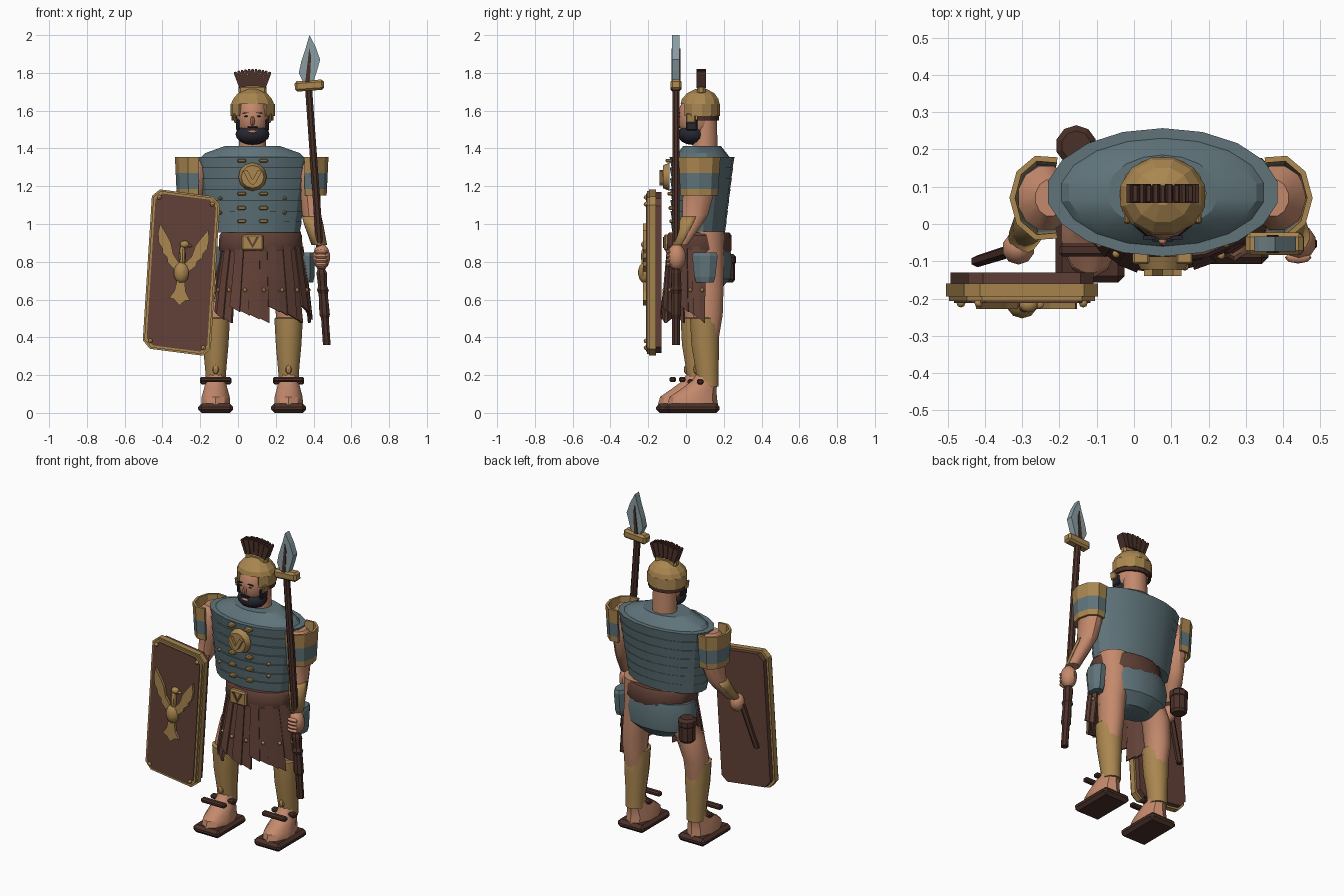
import bpy, bmesh
from math import sin, cos, pi, radians
from mathutils import Matrix, Vector

cube = bpy.data.objects.get("Cube")
if cube:
    bpy.data.objects.remove(cube, do_unlink=True)


def material(name, r, g, b):
    m = bpy.data.materials.new(name)
    m.use_nodes = True
    m.diffuse_color = (r, g, b, 1)
    m.node_tree.nodes["Principled BSDF"].inputs["Base Color"].default_value = (r, g, b, 1)
    return m


gold = material("bronze gold", .40, .24, .08)
steel = material("blue grey plate", .115, .175, .195)
blade = material("blade grey", .25, .34, .37)
leather = material("brown leather", .12, .052, .038)
dark = material("dark leather", .07, .03, .022)
skin = material("skin", .55, .25, .15)
hair = material("black hair", .02, .02, .03)
MID = .077    # body centre line
TAU = 2 * pi


def finish(name, bm, mats, smooth=35):
    mesh = bpy.data.meshes.new(name)
    bmesh.ops.recalc_face_normals(bm, faces=bm.faces)
    bm.to_mesh(mesh)
    bm.free()
    for m in mats if isinstance(mats, list) else [mats]:
        mesh.materials.append(m)
    ob = bpy.data.objects.new(name, mesh)
    bpy.context.collection.objects.link(ob)
    if smooth:
        bpy.ops.object.select_all(action='DESELECT')
        ob.select_set(True)
        bpy.context.view_layer.objects.active = ob
        bpy.ops.object.shade_smooth_by_angle(angle=radians(smooth))
    return ob


def loft(name, rings, mats, n=12, start=None, sweep=TAU, smooth=35, rows=None, thick=0):
    """Skin horizontal elliptical rings given as (x, y, z, rx, ry); open arcs become shells."""
    bm = bmesh.new()
    closed = sweep == TAU
    first = pi / n if start is None else start
    count = n if closed else n + 1
    loops = [[bm.verts.new((x + rx * cos(first + sweep * i / n), y + ry * sin(first + sweep * i / n), z))
              for i in range(count)] for x, y, z, rx, ry in rings]
    for k, (a, b) in enumerate(zip(loops, loops[1:])):
        for i in range(n):
            j = (i + 1) % count
            f = bm.faces.new((a[i], a[j], b[j], b[i]))
            f.material_index = rows[k] if rows else 0
    if closed:
        bm.faces.new(loops[0])
        bm.faces.new(loops[-1])
    ob = finish(name, bm, mats, smooth)
    if thick:
        ob.modifiers.new("thickness", 'SOLIDIFY').thickness = thick


def ball(name, x, y, z, rx, ry, rz, mat, n=12):
    bm = bmesh.new()
    bmesh.ops.create_uvsphere(bm, u_segments=n, v_segments=n // 2 + 2, radius=1)
    bm.transform(Matrix.Translation((x, y, z)) @ Matrix.Diagonal((rx, ry, rz, 1)))
    return finish(name, bm, mat)


def box(name, x, y, z, sx, sy, sz, mat, bevel=0, tilt=0):
    bm = bmesh.new()
    bmesh.ops.create_cube(bm, size=1)
    bm.transform(Matrix.Diagonal((sx, sy, sz, 1)))
    if bevel:
        bmesh.ops.bevel(bm, geom=bm.edges[:], offset=bevel, segments=1, affect='EDGES')
    bm.transform(Matrix.Translation((x, y, z)) @ Matrix.Rotation(tilt, 4, 'Y'))
    return finish(name, bm, mat, 0)


def prism(name, outline, y0, y1, mat, place=lambda u, v: (u, v)):
    """Extrude an x-z outline between two depths."""
    bm = bmesh.new()
    pts = [place(u, v) for u, v in outline]
    front, back = ([bm.verts.new((x, y, z)) for x, z in pts] for y in (y0, y1))
    bm.faces.new(front)
    bm.faces.new(back)
    for i in range(len(pts)):
        j = (i + 1) % len(pts)
        bm.faces.new((front[i], front[j], back[j], back[i]))
    return finish(name, bm, mat, 0)


# banded cuirass, every band stepping out at its top edge
rings = []
for i in range(7):
    rx, ry, top = .312 - .0078 * i, .172 - .004 * i, 1.355 - .057 * i
    y = .085 - .003 * i
    rings += [(MID, y, top, rx, ry), (MID, y, top - .057, rx * .955, ry * .94)]
collar = [(MID, .085, 1.412, .15, .1), (MID, .085, 1.375, .255, .13), (MID, .085, 1.355, .275, .145)]
loft("cuirass", collar + rings, steel, n=18, smooth=20)
for z in (1.335, 1.16, 1.085, 1.015):
    for s in (-1, 1):
        box("cuirass_clasp", MID + s * .058, -.082 + (1.2 - z) * .06, z, .045, .035, .02, gold, .005)
for z in (1.135, 1.06):
    for s in (-1, 1):
        ball("cuirass_rivet", MID + s * .17, -.05, z, .01, .014, .01, gold, 8)

# chest medallion with wing relief
bm = bmesh.new()
bmesh.ops.create_cone(bm, cap_ends=True, segments=12, radius1=.075, radius2=.06, depth=.035)
bm.transform(Matrix.Translation((MID, -.105, 1.25)) @ Matrix.Rotation(pi / 2, 4, 'X'))
finish("medallion", bm, gold)
for s in (-1, 1):
    prism("medallion_wing", [(0, -.045), (.018, -.03), (.05, .03), (.028, .035), (0, -.015)], -.14, -.12,
          gold, lambda u, v: (MID + s * u, 1.25 + v))

# belt, buckle and shorts
loft("belt", [(.12, .07, .85, .215, .165), (.12, .07, .865, .225, .172), (.12, .07, .94, .222, .17),
              (.12, .07, .955, .21, .16)], leather, n=18)
box("buckle", MID, -.1, .902, .115, .035, .085, gold, .008)
prism("buckle_relief", [(-.035, .03), (0, -.03), (.035, .03), (.02, .03), (0, -.01), (-.02, .03)], -.123, -.115,
      leather, lambda u, v: (MID + u, .902 + v))
loft("shorts", [(.1, .1, .88, .215, .135), (.1, .1, .8, .232, .147), (.1, .1, .71, .218, .137),
                (.1, .1, .65, .12, .08)], steel, n=16)

# leather strip skirt, swung forward on the shield side
bm = bmesh.new()
STRIPS = 17
studs = []


def skirt_point(a, z, rx, ry, out):
    forward = ry + out - .05 * cos(a) * (.88 - z) / .35
    return .125 + (rx + out) * cos(a), .07 + forward * sin(a), z


for i in range(STRIPS):
    a0 = pi * (.96 + 1.1 * i / STRIPS)
    a1 = a0 + pi * 1.25 / STRIPS
    drop = .505 + .02 * ((i * 7) % 4)
    lift = .006 * (i % 2)
    grid = []
    for inset in (0, .014):
        for z, rx, ry in ((.88, .215, .165), (.7, .242, .18), (drop, .265, .195)):
            grid.append([bm.verts.new(skirt_point(a, z - (.03 if a == a1 and z == drop else 0), rx, ry, lift - inset))
                         for a in (a0, a1)])
    for k in (0, 1, 3, 4):
        bm.faces.new((*grid[k], grid[k + 1][1], grid[k + 1][0]))
    for k in (0, 1):
        for e in (0, 1):
            bm.faces.new((grid[k][e], grid[k + 1][e], grid[k + 4][e], grid[k + 3][e]))
    bm.faces.new((*grid[2], grid[5][1], grid[5][0]))
    if i % 2 == 0:
        studs.append(skirt_point((a0 + a1) / 2, .65, .249, .186, 0))
finish("skirt_strips", bm, leather, 0)
for p in studs:
    ball("skirt_stud", *p, .011, .011, .011, gold, 8)

# legs, greaves and sandals, the right leg a little ahead
for side, x, hip, back in (("left", .268, .235, .05), ("right", -.118, .03, 0)):
    knee, sole = .047 + back, back - .015
    loft(side + "_thigh", [(x, knee + .01, .4, .062, .07), (x, knee + .02, .52, .07, .08),
                           (x * .8 + hip * .2, knee * .5 + .065, .66, .076, .088), (hip, .11, .82, .095, .095),
                           (hip, .108, .96, .103, .097)], skin)
    loft(side + "_greave", [(x, knee + .02, .14, .055, .058), (x, knee + .015, .22, .057, .062),
                            (x, knee + .005, .36, .07, .076), (x, knee, .5, .078, .078),
                            (x, knee + .005, .505, .068, .07)], gold)
    ball(side + "_greave_boss", x, knee - .045, .23, .017, .014, .025, gold, 8)
    loft(side + "_foot", [(x, sole, .04, .08, .135), (x, sole + .003, .085, .078, .125),
                          (x, sole + .035, .13, .065, .092), (x, knee + .005, .17, .055, .07),
                          (x, knee + .015, .22, .045, .05)], skin, n=10)
    box(side + "_sole", x, sole, .025, .185, .285, .05, dark, .018)
    for y, z in ((-.07, .177), (.025, .165)):
        box(side + "_ankle_strap", x, back + y, z, .165, .035, .028, dark, .008)

# arms, half bracers, hands and shoulder guards
loft("left_arm", [(.375, .07, 1.345, .04, .05), (.385, .07, 1.29, .078, .088), (.38, .065, 1.16, .058, .085),
                  (.388, .05, 1.05, .05, .07), (.4, .03, 1, .046, .06), (.43, -.03, .89, .036, .04)], skin)
loft("left_bracer", [(.39, .042, 1.04, .052, .068), (.4, .025, 1, .052, .064), (.43, -.03, .89, .042, .046)], gold,
     n=8, start=pi * .95, sweep=pi * 1.1, thick=.006)
ball("left_hand", .442, -.05, .825, .048, .05, .07, skin, 10)
for k in range(4):
    ball("left_finger", .44, -.09, .785 + .022 * k, .036, .016, .013, skin, 8)
loft("right_arm", [(-.225, .07, 1.345, .04, .05), (-.235, .07, 1.29, .078, .088), (-.235, .07, 1.16, .058, .08),
                   (-.248, .055, 1.05, .05, .065), (-.265, .03, 1, .045, .055), (-.295, -.035, .91, .036, .037)], skin)
loft("right_bracer", [(-.252, .045, 1.04, .052, .064), (-.265, .025, 1, .05, .06), (-.295, -.035, .91, .042, .043)],
     gold, n=8, start=pi * .75, sweep=pi * 1.1, thick=.006)
ball("right_hand", -.31, -.065, .87, .045, .045, .055, skin, 10)
for side, x, facing in (("left", .385, 0), ("right", -.24, pi)):
    loft(side + "_shoulder_guard", [(x, .07, z, rx, ry) for z, rx, ry in (
        (1.355, .094, .117), (1.27, .09, .111), (1.185, .086, .105), (1.15, .084, .102))],
        [gold, steel], n=6, start=facing - pi * .62, sweep=pi * 1.24, smooth=0, rows=[0, 1, 0], thick=.015)

# head, face and beard
loft("neck", [(MID, .1, 1.38, .075, .07), (MID, .1, 1.58, .07, .065)], skin)
ball("head", MID, .052, 1.565, .085, .095, .125, skin, 16)
ball("nose", MID, -.044, 1.545, .012, .016, .026, skin, 8)
ball("beard", MID, .032, 1.475, .09, .075, .056, hair, 12)
ball("lower_lip", MID, -.041, 1.49, .024, .008, .008, skin, 8)
box("moustache", MID, -.039, 1.511, .056, .016, .008, hair, .002)
for s in (-1, 1):
    box("sideburn", MID + s * .078, .03, 1.525, .02, .06, .06, hair, .006)
    box("eyebrow", MID + s * .036, -.036, 1.588, .034, .01, .004, hair, 0, s * .1)
    ball("eye", MID + s * .034, -.036, 1.57, .011, .005, .004, hair, 8)

# helmet with open face, rear strap and crest
loft("helmet_dome", [(MID, .075, 1.635, .118, .107), (MID, .075, 1.662, .106, .1), (MID, .078, 1.692, .08, .075),
                     (MID, .08, 1.715, .03, .03)], gold, smooth=0)
for name, mat, low, high, wide, reach in (("helmet_nape", gold, 1.572, 1.636, .118, 1.58),
                                          ("helmet_strap", dark, 1.548, 1.572, .112, 1.1)):
    loft(name, [(MID, .075, low, wide, wide - .012), (MID, .075, high, wide, wide - .012)], mat, n=10,
         start=pi / 2 - pi * reach / 2, sweep=pi * reach, smooth=0, thick=.014)
for s in (-1, 1):
    box("cheek_guard", MID + s * .094, .025, 1.56, .014, .05, .05, gold, .005, s * .15)
box("crest_holder", MID, .08, 1.71, .15, .045, .05, gold, .012)
for i in range(11):
    a = radians(-19 + 3.8 * i)
    prism("crest_rib", [(r * sin(a + d), 1.537 + r * cos(a + d)) for r, d in (
        (.195, -.034), (.195, .034), (.274, .032), (.284, .018), (.284, -.018), (.274, -.032))],
        .056 + .004 * (i % 2), .107 - .004 * (i % 2), dark, lambda u, v: (MID + u, v))


# spear with a flat leaf blade
def shaft(z):
    return .375 + (1.7 - z) * .071


def rod(name, spans, mat):
    loft(name, [(shaft(z), -.053, z, r, r) for z, r in spans], mat, n=8, smooth=0)


rod("spear_shaft", [(.36, .022), (1.78, .02)], dark)
rod("spear_grip", [(.5, .022), (.52, .03), (.63, .026), (.65, .034), (.67, .026), (.74, .03), (.76, .022)], dark)
box("spear_crossguard", .378, -.053, 1.733, .155, .06, .055, gold, .012, -.07)
prism("spear_blade", [(.345, 1.75), (.4, 1.755), (.418, 1.81), (.435, 1.87), (.41, 1.94), (.378, 2),
                      (.358, 1.93), (.335, 1.86), (.322, 1.8)], -.074, -.034, blade)
prism("spear_socket", [(-.012, 0), (.012, 0), (.012, .14), (0, .18)], -.078, -.03, dark,
      lambda u, v: (.368 + u + v * .05, 1.75 + v))


# shield, slightly skewed as it is held
def on_shield(u, v):
    return -.3 + u + .063 * v, .743 + v - .13 * u


def octagon(w, h, c):
    return [(w - c, h), (w, h - c), (w, c - h), (w - c, -h), (c - w, -h), (-w, c - h), (-w, h - c), (c - w, h)]


prism("shield_rim", octagon(.18, .422, .04), -.195, -.16, gold, on_shield)
prism("shield_rim_front", octagon(.172, .414, .038), -.207, -.194, gold, on_shield)
prism("shield_panel", octagon(.16, .402, .035), -.212, -.2, leather, on_shield)
prism("shield_back", octagon(.168, .41, .037), -.162, -.13, leather, on_shield)
for s in (-1, 1):
    for t in (-1, 1):
        x, z = on_shield(s * .14, t * .38)
        ball("shield_rivet", x, -.212, z, .012, .012, .012, gold, 8)

# eagle emblem on the shield, with notched feathers
WING = [(.015, -.01), (.05, .02), (.075, .045), (.08, .07), (.105, .09), (.108, .115), (.128, .14), (.135, .19),
        (.128, .243), (.09, .19), (.065, .15), (.048, .09), (.015, .05)]
for s in (-1, 1):
    prism("eagle_wing", WING, -.228, -.21, gold, lambda u, v: on_shield(s * u, v))
prism("eagle_tail", [(-.018, -.03), (.018, -.03), (.03, -.1), (.055, -.14), (.03, -.145), (0, -.175), (-.03, -.145),
                     (-.055, -.14), (-.03, -.1)], -.228, -.21, gold, on_shield)
for name, u, v, w, h, d in (("body", 0, .0, .042, .058, .038), ("neck", 0, .085, .018, .06, .022),
                            ("head", .008, .15, .026, .02, .022), ("beak", .034, .146, .016, .008, .012)):
    x, z = on_shield(u, v)
    ball("eagle_" + name, x, -.216, z, w, d, h, gold, 10)

# short sword held behind the shield
tip, hilt = Vector((-.42, -.1, .6)), Vector((-.325, -.07, .9))
loft("short_sword", [(*tip, .018, .016), (*hilt, .02, .018)], dark, n=6, smooth=0)

# hip pouch and water flask
loft("hip_pouch", [(.365, .1, .69, .035, .05), (.365, .1, .72, .043, .06), (.365, .1, .83, .045, .073),
                   (.365, .1, .85, .038, .066)], steel, n=8, smooth=0)
loft("flask", [(-.155, .21, .69, .038, .038), (-.155, .21, .705, .05, .05), (-.155, .21, .79, .05, .05),
               (-.155, .21, .795, .055, .055), (-.155, .21, .825, .055, .055), (-.155, .21, .84, .04, .04)],
     dark, n=10, smooth=20)
